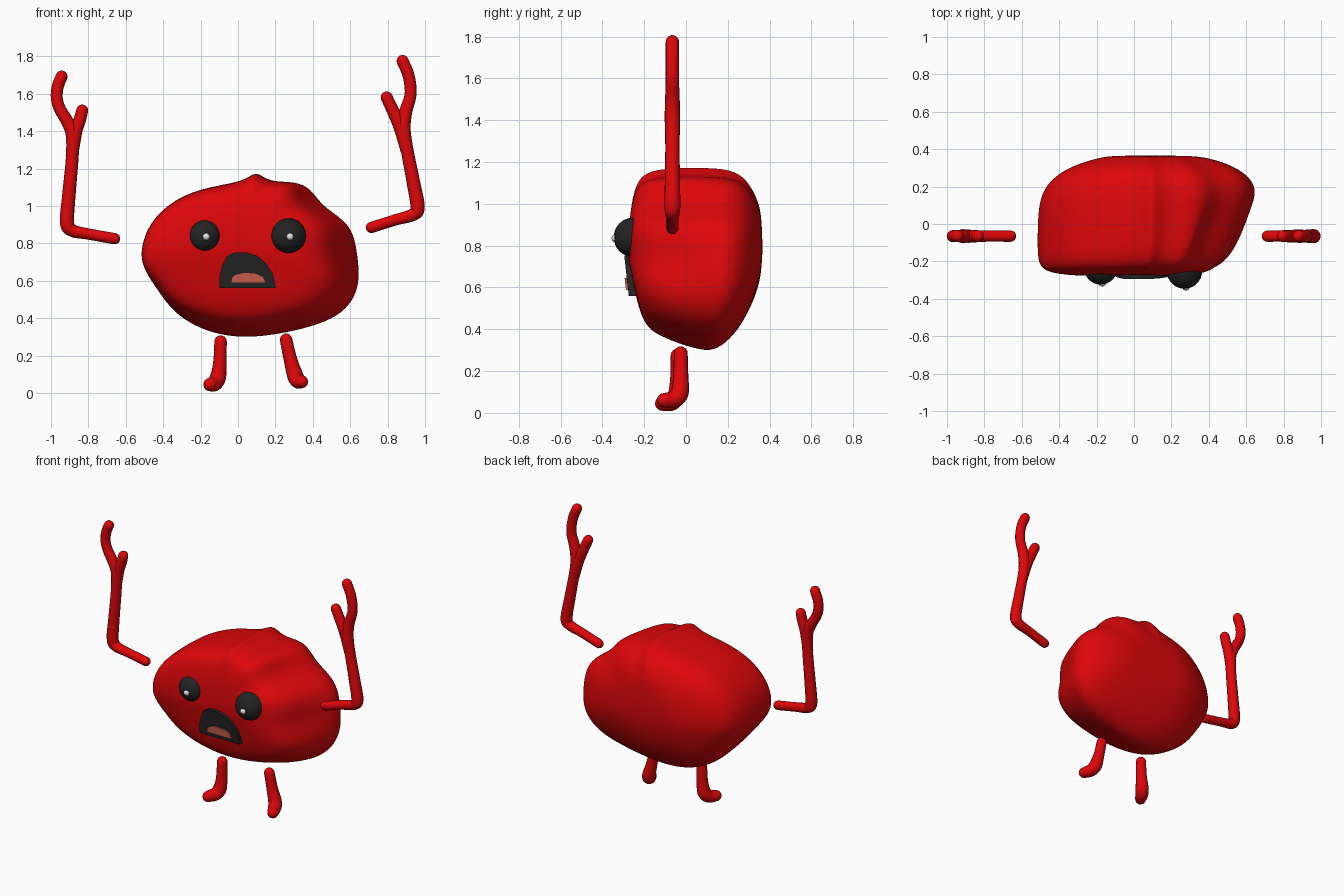
import bpy, bmesh, math
from mathutils import Vector

cube = bpy.data.objects.get("Cube")
if cube:
    bpy.data.objects.remove(cube, do_unlink=True)


def material(name, color):
    m = bpy.data.materials.new(name)
    m.use_nodes = True
    m.diffuse_color = (*color, 1)
    m.node_tree.nodes["Principled BSDF"].inputs["Base Color"].default_value = (*color, 1)
    return m


RED = material("red", (0.73, 0.002, 0.003))
BLACK = material("soft black", (0.017, 0.017, 0.017))
PINK = material("tongue pink", (0.6, 0.12, 0.08))
WHITE = material("white", (0.8, 0.8, 0.8))


def add_mesh(name, bm, mat, smooth=True):
    bmesh.ops.recalc_face_normals(bm, faces=bm.faces)
    mesh = bpy.data.meshes.new(name)
    bm.to_mesh(mesh)
    bm.free()
    mesh.materials.append(mat)
    for p in mesh.polygons:
        p.use_smooth = smooth
    obj = bpy.data.objects.new(name, mesh)
    bpy.context.collection.objects.link(obj)
    return obj


# Lumpy body: one outline lofted from front to back
OUTLINE = [(0.10, 1.195), (0.04, 1.13), (-0.18, 1.10), (-0.35, 1.03), (-0.47, 0.91),
           (-0.515, 0.78), (-0.51, 0.67), (-0.43, 0.55), (-0.35, 0.43), (-0.20, 0.34),
           (-0.02, 0.30), (0.18, 0.31), (0.45, 0.37), (0.59, 0.45), (0.655, 0.58),
           (0.64, 0.74), (0.61, 0.91), (0.44, 1.0), (0.37, 1.14), (0.17, 1.12)]
DENTS = {15: 0.05, 17: 0.05}   # outline points pulled inward beside the face
# y, left edge, right edge, bottom, top
RINGS = [(-0.282, -0.20, 0.24, 0.62, 0.92), (-0.274, -0.40, 0.38, 0.47, 1.09),
         (-0.25, -0.50, 0.47, 0.40, 1.155), (-0.185, -0.52, 0.54, 0.365, 1.185),
         (-0.05, -0.52, 0.60, 0.325, 1.195), (0.10, -0.515, 0.64, 0.295, 1.195),
         (0.21, -0.48, 0.67, 0.29, 1.19), (0.30, -0.37, 0.58, 0.38, 1.16),
         (0.355, -0.20, 0.42, 0.56, 1.04), (0.368, -0.10, 0.30, 0.69, 0.93)]
CX, CZ = 0.05, 0.72
x_min, x_max = min(p[0] for p in OUTLINE), max(p[0] for p in OUTLINE)
z_min, z_max = min(p[1] for p in OUTLINE), max(p[1] for p in OUTLINE)


def remap(v, mid, low, high, new_low, new_high):
    if v < mid:
        return mid + (v - mid) * (new_low - mid) / (low - mid)
    return mid + (v - mid) * (new_high - mid) / (high - mid)


def lean(y, z):
    if y < 0:
        amount = 0.25 * (z - 0.75) ** 2 if z > 0.75 else 0.2 * (0.75 - z)
    else:
        amount = -0.2 * (z - 0.8) ** 2 if z > 0.8 else -0.3 * (0.8 - z) ** 2
    return amount * min(1, abs(y) / 0.24)


bm = bmesh.new()
loops = []
for y, left, right, bottom, top in RINGS:
    loop = []
    for i, (ox, oz) in enumerate(OUTLINE):
        x = remap(ox, CX, x_min, x_max, left, right)
        z = remap(oz, CZ, z_min, z_max, bottom, top)
        if y < 0.05:
            x -= DENTS.get(i, 0)
        loop.append(bm.verts.new((x, y + lean(y, z), z)))
    loops.append(loop)
n = len(OUTLINE)
for a, b in zip(loops, loops[1:]):
    for i in range(n):
        bm.faces.new((a[i], a[(i + 1) % n], b[(i + 1) % n], b[i]))
bm.faces.new(loops[0])
bm.faces.new(loops[-1])
body = add_mesh("body", bm, RED)
sub = body.modifiers.new("rounding", "SUBSURF")
sub.levels = sub.render_levels = 3


# Limbs: smooth tubes with round ends, each point (x, y, z, radius)
def tube(name, points, steps=6, sides=16):
    pts = [Vector(p) for p in points]
    ext = [2 * pts[0] - pts[1]] + pts + [2 * pts[-1] - pts[-2]]
    path = []
    for a, b, c, d in zip(ext, ext[1:], ext[2:], ext[3:]):
        for k in range(steps):
            t = k / steps
            path.append(0.5 * (2 * b + (c - a) * t + (2 * a - 5 * b + 4 * c - d) * t * t
                               + (3 * b - a - 3 * c + d) * t ** 3))
    path.append(pts[-1])

    def cap(end, inner):
        out = (end.xyz - inner.xyz).normalized()
        result = []
        for deg in (22, 45, 67, 85):
            a = math.radians(deg)
            p = end.xyz + out * end.w * math.sin(a)
            result.append(Vector((*p, end.w * math.cos(a))))
        return result

    path = cap(path[0], path[1])[::-1] + path + cap(path[-1], path[-2])
    bm = bmesh.new()
    rings, side = [], None
    for i, p in enumerate(path):
        d = (path[min(i + 1, len(path) - 1)].xyz - path[max(i - 1, 0)].xyz).normalized()
        if side is None:
            side = d.orthogonal()
        side = (side - d * side.dot(d)).normalized()
        up = d.cross(side)
        rings.append([bm.verts.new(p.xyz + p.w * (side * math.cos(s * math.tau / sides)
                                                  + up * math.sin(s * math.tau / sides)))
                      for s in range(sides)])
    for a, b in zip(rings, rings[1:]):
        for i in range(sides):
            bm.faces.new((a[i], a[(i + 1) % sides], b[(i + 1) % sides], b[i]))
    bm.faces.new(rings[0])
    bm.faces.new(rings[-1])
    return add_mesh(name, bm, RED)


def flat_tube(name, points):
    return tube(name, [(x, -0.065, z, r) for x, z, r in points])


flat_tube("right_arm", [(-0.66, 0.825, 0.03), (-0.80, 0.85, 0.03), (-0.885, 0.868, 0.034),
                        (-0.914, 0.91, 0.038), (-0.905, 1.05, 0.036), (-0.887, 1.25, 0.034),
                        (-0.885, 1.38, 0.036), (-0.912, 1.45, 0.034), (-0.953, 1.52, 0.032),
                        (-0.969, 1.58, 0.032), (-0.963, 1.64, 0.032), (-0.943, 1.692, 0.032)])
flat_tube("right_thumb", [(-0.885, 1.28, 0.032), (-0.866, 1.40, 0.034),
                          (-0.846, 1.46, 0.033), (-0.833, 1.51, 0.032)])
flat_tube("left_arm", [(0.713, 0.885, 0.03), (0.84, 0.925, 0.03), (0.935, 0.953, 0.034),
                       (0.96, 0.995, 0.038), (0.937, 1.13, 0.036), (0.904, 1.30, 0.034),
                       (0.886, 1.41, 0.037), (0.896, 1.50, 0.035), (0.92, 1.58, 0.032),
                       (0.922, 1.64, 0.032), (0.908, 1.71, 0.032), (0.88, 1.775, 0.032)])
flat_tube("left_thumb", [(0.90, 1.30, 0.032), (0.867, 1.42, 0.035),
                         (0.83, 1.505, 0.033), (0.795, 1.58, 0.032)])
tube("right_leg", [(-0.093, -0.04, 0.275, 0.033), (-0.097, -0.04, 0.16, 0.036), (-0.107, -0.045, 0.085, 0.043),
                   (-0.125, -0.07, 0.052, 0.042), (-0.15, -0.112, 0.045, 0.036)])
tube("left_leg", [(0.257, -0.025, 0.285, 0.033), (0.28, -0.025, 0.18, 0.036), (0.305, -0.03, 0.095, 0.043),
                  (0.32, -0.06, 0.065, 0.041), (0.34, -0.105, 0.06, 0.035)])


# Eyes with small highlights
def ball(name, center, r, mat):
    bm = bmesh.new()
    bmesh.ops.create_uvsphere(bm, u_segments=32, v_segments=16, radius=r)
    bmesh.ops.translate(bm, verts=bm.verts, vec=center)
    add_mesh(name, bm, mat)


for side, x, y, r in (("right", -0.178, -0.235, 0.089), ("left", 0.27, -0.252, 0.094)):
    ball(side + "_eye", (x, y, 0.84), r, BLACK)
    ball(side + "_eye_highlight", (x + 0.008, y - r + 0.01, 0.836), 0.02, WHITE)


# Mouth and tongue: outlines extruded along y, leaning with the face
def plate(name, outline, front, depth, mat):
    bm = bmesh.new()
    verts = [bm.verts.new((x, front - 0.11 * (z - 0.56), z)) for x, z in outline]
    face = bm.faces.new(verts)
    ext = bmesh.ops.extrude_face_region(bm, geom=[face])["geom"]
    bmesh.ops.translate(bm, vec=(0, depth, 0),
                        verts=[g for g in ext if isinstance(g, bmesh.types.BMVert)])
    add_mesh(name, bm, mat, smooth=False)


plate("mouth", [(-0.10, 0.56), (-0.10, 0.62), (-0.085, 0.68), (-0.06, 0.73), (-0.02, 0.752), (0.04, 0.752),
                (0.10, 0.735), (0.15, 0.695), (0.185, 0.64), (0.203, 0.56)], -0.274, 0.06, BLACK)
plate("tongue", [(-0.038, 0.588), (-0.033, 0.618), (-0.012, 0.635), (0.035, 0.645), (0.095, 0.64),
                 (0.135, 0.622), (0.15, 0.588)], -0.284, 0.03, PINK)
